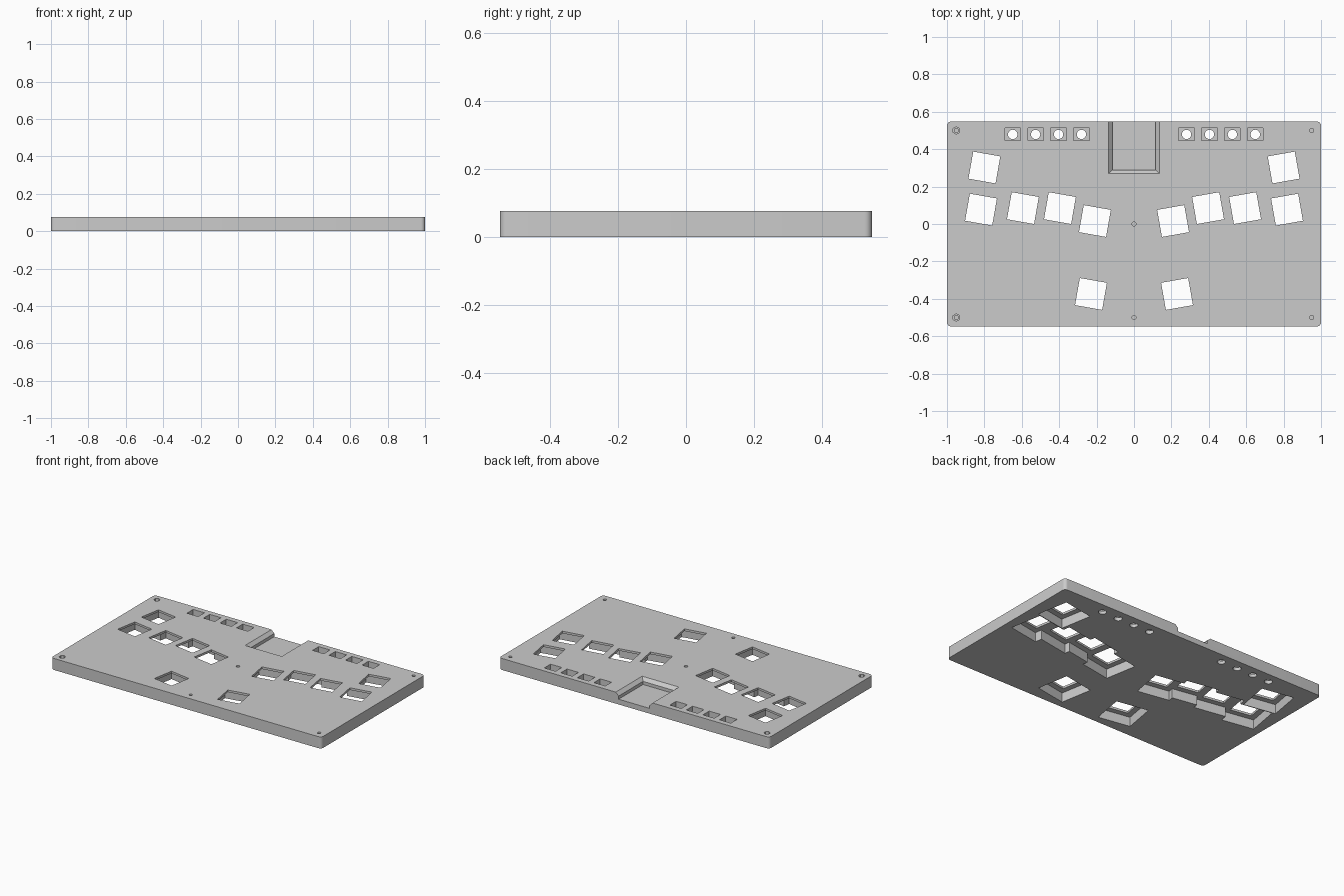
import bpy, bmesh, math
from mathutils import Matrix

if "Cube" in bpy.data.objects:
    bpy.data.objects.remove(bpy.data.objects["Cube"], do_unlink=True)

HALF_X, HALF_Y, TOP = 1.0, 0.548, 0.077

grey = bpy.data.materials.new("plain_grey")
grey.use_nodes = True
COLOUR = (0.6, 0.6, 0.6, 1)
grey.diffuse_color = COLOUR
grey.node_tree.nodes["Principled BSDF"].inputs["Base Color"].default_value = COLOUR


def finish(name, bm):
    bmesh.ops.recalc_face_normals(bm, faces=bm.faces)
    mesh = bpy.data.meshes.new(name)
    bm.to_mesh(mesh)
    bm.free()
    mesh.materials.append(grey)
    obj = bpy.data.objects.new(name, mesh)
    bpy.context.collection.objects.link(obj)
    return obj


def box(name, x, y, w, d, z0, z1, angle=0):
    bm = bmesh.new()
    place = (Matrix.Translation((x, y, (z0 + z1) / 2))
             @ Matrix.Rotation(math.radians(angle), 4, "Z")
             @ Matrix.Diagonal((w, d, z1 - z0, 1)))
    bmesh.ops.create_cube(bm, size=1, matrix=place)
    return finish(name, bm)


def prism(name, x, y, radius, z0, z1, sides):
    bm = bmesh.new()
    bmesh.ops.create_cone(bm, cap_ends=True, segments=sides, radius1=radius,
                          radius2=radius, depth=z1 - z0,
                          matrix=Matrix.Translation((x, y, (z0 + z1) / 2)))
    return finish(name, bm)


# Case slab with rounded vertical corners
case = box("case_plate", 0, 0, 2 * HALF_X, 2 * HALF_Y, 0, TOP)
bm = bmesh.new()
bm.from_mesh(case.data)
upright = [e for e in bm.edges if abs(e.verts[0].co.z - e.verts[1].co.z) > 0.01]
bmesh.ops.bevel(bm, geom=upright, offset=0.022, segments=6, profile=0.5,
                affect="EDGES")
bm.to_mesh(case.data)
bm.free()


def cut(cutter):
    mod = case.modifiers.new("cut", "BOOLEAN")
    mod.operation = "DIFFERENCE"
    mod.solver = "EXACT"
    mod.object = cutter
    cutter.hide_render = True
    bpy.context.view_layer.objects.active = case
    bpy.ops.object.modifier_apply(modifier=mod.name)
    bpy.data.objects.remove(cutter, do_unlink=True)


# Key openings, each with a wider pocket underneath
keys = [(0.8, 0.302), (0.818, 0.077), (0.594, 0.085),
        (0.396, 0.085), (0.209, 0.016), (0.23, -0.374)]
for side in (-1, 1):
    for x, y in keys:
        cut(box("key_pocket", side * x, y, 0.22, 0.22, -0.1, TOP - 0.0145, side * 10))
    for x, y in keys:
        cut(box("key_hole", side * x, y, 0.147, 0.147, 0.03, 0.2, side * 10))

# Small button pockets with round holes through the floor
for side in (-1, 1):
    for i in range(4):
        x = side * (0.281 + 0.1225 * i)
        cut(box("button_pocket", x, 0.479, 0.084, 0.066, 0.022, 0.2))
        cut(prism("button_hole", x, 0.479, 0.025, -0.1, 0.1, 24))

# Connector bay open at the back, with a sloped rim
cut(box("bay", 0, 0.29 + 0.25, 0.23, 0.5, TOP - 0.042, 0.2))
bm = bmesh.new()
rim = []
for grow, z in ((0, TOP - 0.021), (0.021, TOP), (0.021, 0.2)):
    w, front = 0.115 + grow, 0.29 - grow
    rim.append([bm.verts.new((x, y, z)) for x, y in
                ((-w, front), (w, front), (w, 0.8), (-w, 0.8))])
bm.faces.new(rim[0])
bm.faces.new(rim[-1])
for low, high in zip(rim, rim[1:]):
    for i in range(4):
        j = (i + 1) % 4
        bm.faces.new((low[i], low[j], high[j], high[i]))
cut(finish("bay_rim", bm))

# Blind screw holes, with hexagonal seats on the right-hand corners
for x, y in ((-0.95, 0.5), (-0.95, -0.5), (0.95, 0.5), (0.95, -0.5),
             (0, 0), (0, -0.5)):
    cut(prism("screw_hole", x, y, 0.011, 0.02, 0.2, 16))
    if x < 0:
        cut(prism("screw_seat", x, y, 0.02, TOP - 0.02, 0.2, 6))

# Smooth round surfaces, keep edges sharp
bpy.ops.object.select_all(action="DESELECT")
case.select_set(True)
bpy.context.view_layer.objects.active = case
bpy.ops.object.shade_smooth_by_angle(angle=math.radians(30))
